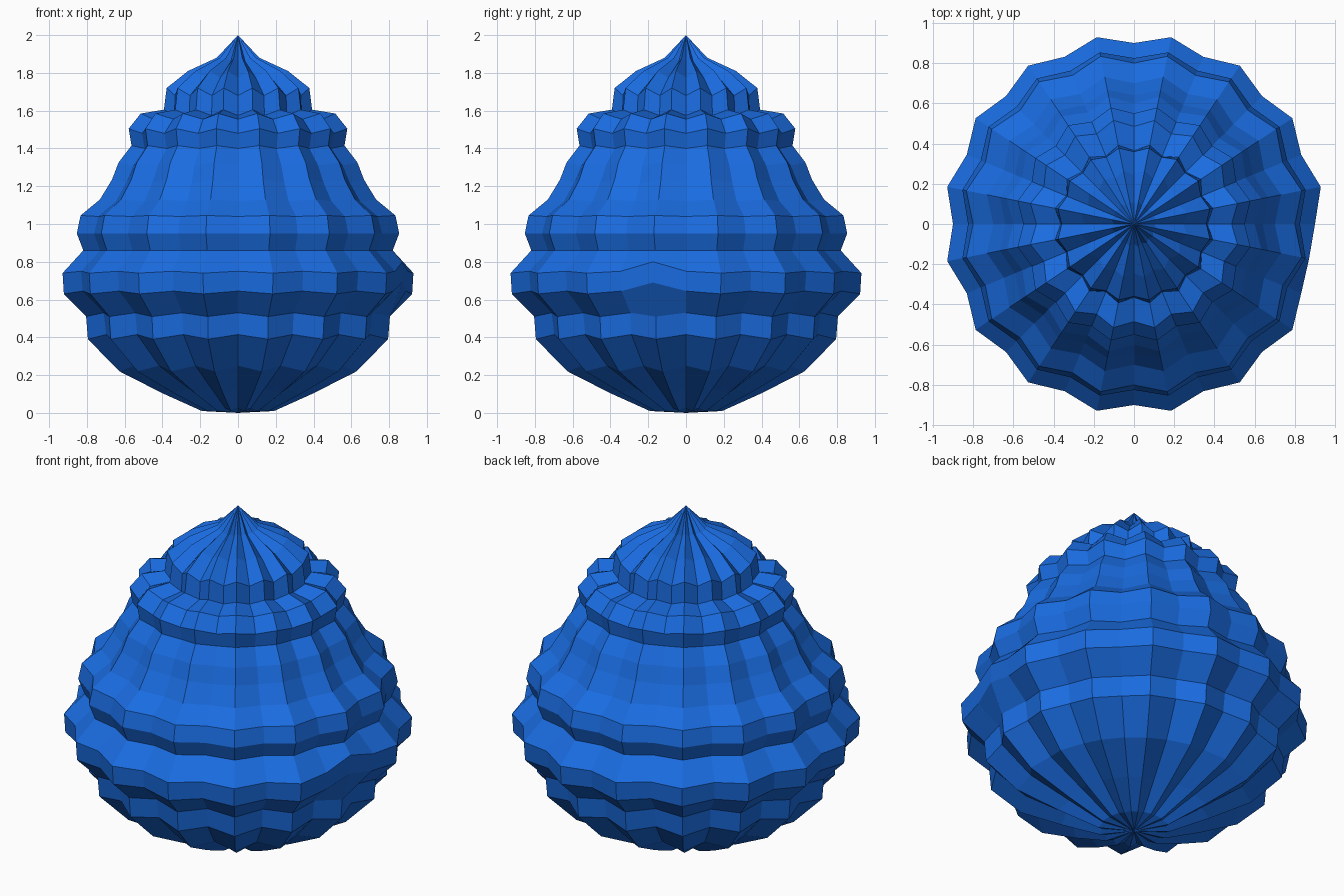
import bpy, bmesh
from math import cos, sin, pi

SEG = 32
# Each ring: crest radius, crest height, groove radius, groove height
RINGS = [
    (0.195, 0.010, 0.175, 0.025),
    (0.41, 0.105, 0.37, 0.13),
    (0.64, 0.22, 0.59, 0.25),
    (0.81, 0.39, 0.755, 0.415),
    (0.82, 0.51, 0.77, 0.53),
    (0.94, 0.63, 0.89, 0.645),
    (0.947, 0.74, 0.90, 0.75),
    (0.835, 0.86, 0.79, 0.86),
    (0.87, 0.95, 0.825, 0.95),
    (0.85, 1.045, 0.80, 1.04),
    (0.745, 1.13, 0.70, 1.12),
    (0.68, 1.235, 0.64, 1.22),
    (0.645, 1.325, 0.60, 1.31),
    (0.575, 1.415, 0.535, 1.40),
    (0.59, 1.505, 0.55, 1.48),
    (0.525, 1.585, 0.485, 1.555),
    (0.40, 1.605, 0.365, 1.575),
    (0.385, 1.72, 0.36, 1.68),
    (0.27, 1.81, 0.245, 1.775),
    (0.115, 1.88, 0.10, 1.86),
]

bm = bmesh.new()
rings = []
for ro, zo, ri, zi in RINGS:
    ring = []
    for i in range(SEG):
        r, z = (ro, zo) if i % 2 else (ri, zi)
        a = 2 * pi * i / SEG
        ring.append(bm.verts.new((r * cos(a), r * sin(a), z)))
    rings.append(ring)

# Small dent in one crest on the right side
for k, z in ((5, 0.69), (6, 0.80)):
    v = rings[k][SEG - 1]
    v.co = (0.87, -0.175, z)

# Side walls and end fans
bottom = bm.verts.new((0, 0, 0))
top = bm.verts.new((0, 0, 2))
for i in range(SEG):
    j = (i + 1) % SEG
    for lo, hi in zip(rings, rings[1:]):
        bm.faces.new((lo[i], lo[j], hi[j], hi[i]))
    bm.faces.new((bottom, rings[0][j], rings[0][i]))
    bm.faces.new((top, rings[-1][i], rings[-1][j]))

mesh = bpy.data.meshes.new("ribbed_body")
bm.to_mesh(mesh)
bm.free()
body = bpy.data.objects.new("ribbed_body", mesh)
bpy.context.collection.objects.link(body)

mat = bpy.data.materials.new("blue")
mat.diffuse_color = (0.01, 0.15, 0.75, 1)
mesh.materials.append(mat)
